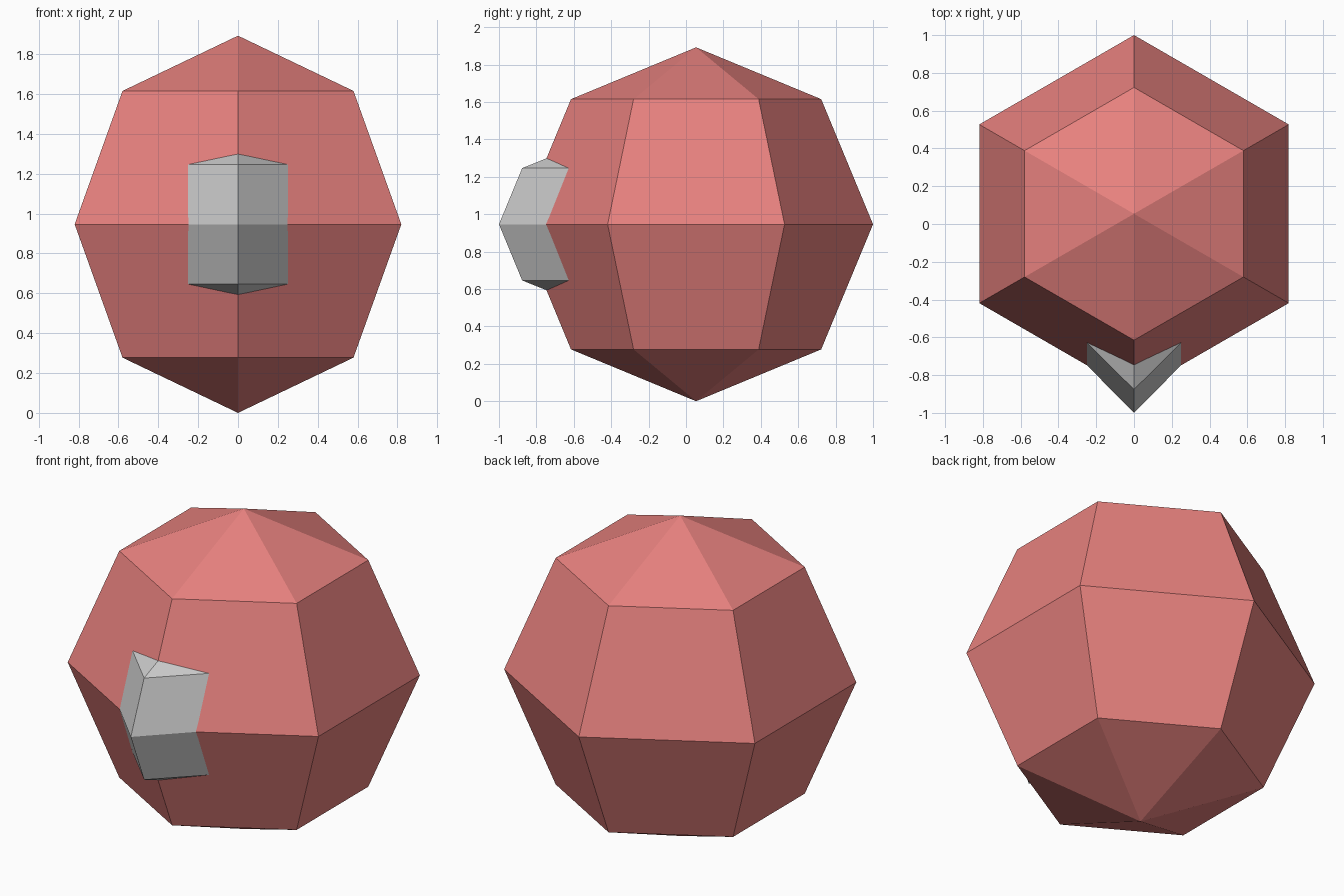
import bpy, bmesh
from math import sin, cos, pi

if "Cube" in bpy.data.objects:
    bpy.data.objects.remove(bpy.data.objects["Cube"])

R, CY, CZ = 0.946, 0.054, 0.946
SIDES, RINGS = 6, 4


def make_object(name, bm):
    bmesh.ops.recalc_face_normals(bm, faces=bm.faces)
    mesh = bpy.data.meshes.new(name)
    bm.to_mesh(mesh)
    bm.free()
    obj = bpy.data.objects.new(name, mesh)
    bpy.context.collection.objects.link(obj)
    return obj


# Body: six-sided, four-ring ball with a corner pointing forward
bm = bmesh.new()
bottom = bm.verts.new((0, CY, CZ - R))
top = bm.verts.new((0, CY, CZ + R))
rings = []
for i in range(1, RINGS):
    lat = -pi / 2 + pi * i / RINGS
    r, z = R * cos(lat), CZ + R * sin(lat)
    rings.append([bm.verts.new((r * sin(2 * pi * k / SIDES),
                                CY - r * cos(2 * pi * k / SIDES), z))
                  for k in range(SIDES)])
for k in range(SIDES):
    n = (k + 1) % SIDES
    bm.faces.new((bottom, rings[0][n], rings[0][k]))
    bm.faces.new((top, rings[-1][k], rings[-1][n]))
    for low, high in zip(rings, rings[1:]):
        bm.faces.new((low[k], low[n], high[n], high[k]))
body = make_object("body", bm)
red = bpy.data.materials.new("soft_red")
red.diffuse_color = (0.8, 0.22, 0.21, 1)
red.use_nodes = True
red.node_tree.nodes["Principled BSDF"].inputs["Base Color"].default_value = red.diffuse_color
body.data.materials.append(red)

# Front plate: folded wedge whose rim lies on the body
bm = bmesh.new()
nose = bm.verts.new((0, -1.0, CZ))
sides = {s: bm.verts.new((s * 0.25, -0.747, CZ)) for s in (-1, 1)}
for up in (-1, 1):
    lip = bm.verts.new((0, -0.876, CZ + up * 0.30))
    back = bm.verts.new((0, -0.745, CZ + up * 0.353))
    for s in (-1, 1):
        corner = bm.verts.new((s * 0.25, -0.627, CZ + up * 0.30))
        bm.faces.new((nose, sides[s], corner, lip))
        bm.faces.new((lip, corner, back))
bmesh.ops.recalc_face_normals(bm, faces=bm.faces)
bm.normal_update()
# Keep the open shell facing outward
flip = sum(f.normal.y for f in bm.faces) > 0
plate = make_object("front_plate", bm)
if plate.data.polygons[0].normal.y > 0:
    plate.data.flip_normals()
